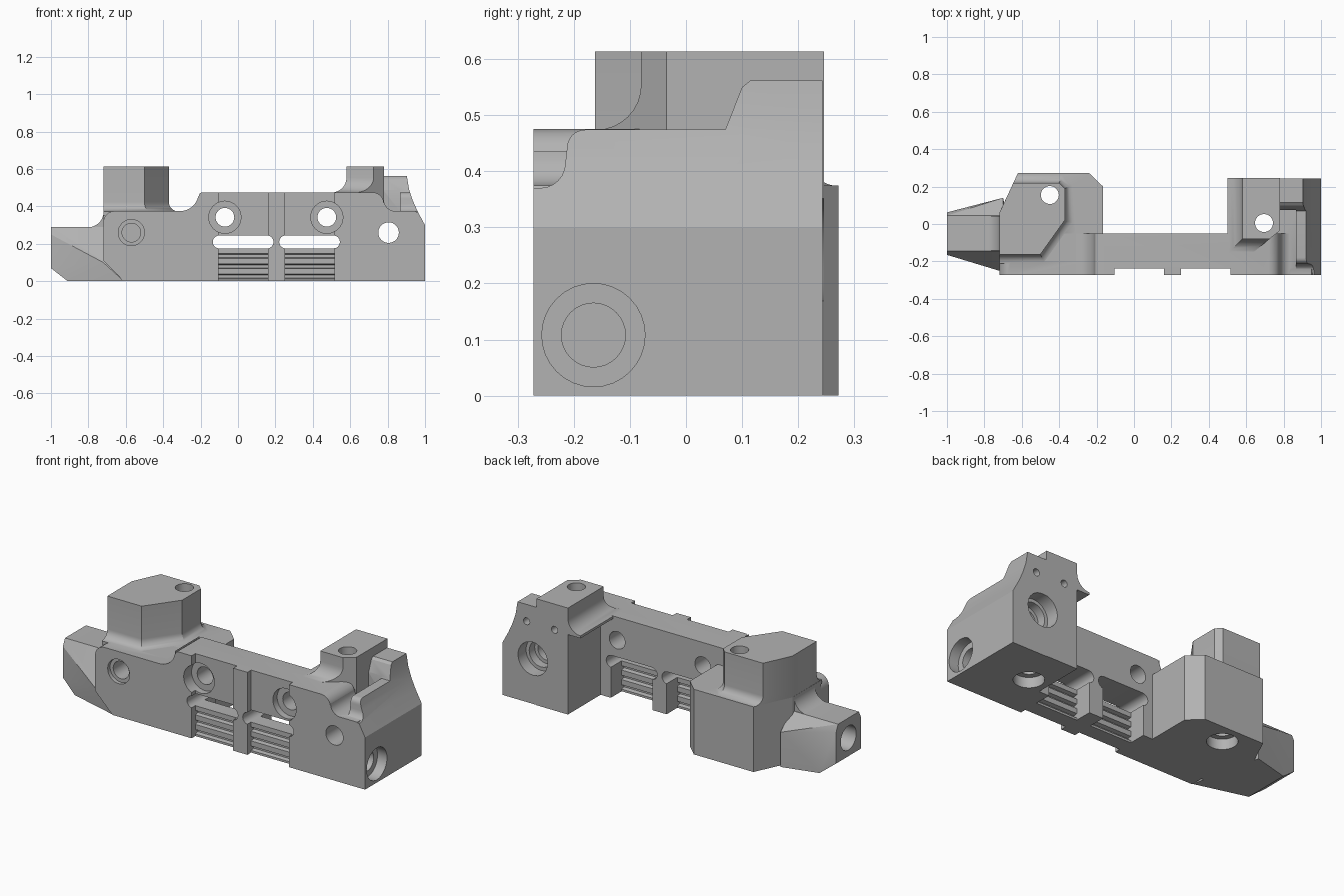
import bpy, bmesh
from math import sin, cos, pi, radians
from mathutils import Vector, Matrix

cube = bpy.data.objects.get("Cube")
if cube:
    bpy.data.objects.remove(cube, do_unlink=True)

grey = bpy.data.materials.new("plain_grey")
grey.use_nodes = True
grey.diffuse_color = (0.45, 0.45, 0.45, 1)
grey.node_tree.nodes["Principled BSDF"].inputs["Base Color"].default_value = (0.45, 0.45, 0.45, 1)


def finish(name, bm):
    bmesh.ops.recalc_face_normals(bm, faces=bm.faces[:])
    mesh = bpy.data.meshes.new(name)
    bm.to_mesh(mesh)
    bm.free()
    mesh.materials.append(grey)
    ob = bpy.data.objects.new(name, mesh)
    bpy.context.collection.objects.link(ob)
    return ob


def loft(name, rings):
    bm = bmesh.new()
    loops = [[bm.verts.new(p) for p in ring] for ring in rings]
    n = len(loops[0])
    for a, b in zip(loops, loops[1:]):
        for i in range(n):
            j = (i + 1) % n
            bm.faces.new((a[i], a[j], b[j], b[i]))
    bm.faces.new(loops[0])
    bm.faces.new(loops[-1])
    return finish(name, bm)


def prism(name, pts, axis, lo, hi):
    """Extrude a 2D profile along an axis."""
    place = {"x": lambda p, h: (h, p[0], p[1]),
             "y": lambda p, h: (p[0], h, p[1]),
             "z": lambda p, h: (p[0], p[1], h)}[axis]
    return loft(name, [[place(p, h) for p in pts] for h in (lo, hi)])


def box(name, x0, x1, y0, y1, z0, z1):
    return prism(name, [(x0, y0), (x1, y0), (x1, y1), (x0, y1)], "z", z0, z1)


def hull(name, pts):
    bm = bmesh.new()
    for p in pts:
        bm.verts.new(p)
    out = bmesh.ops.convex_hull(bm, input=bm.verts[:])
    bmesh.ops.delete(bm, geom=[v for v in bm.verts if not v.link_faces], context="VERTS")
    bmesh.ops.dissolve_limit(bm, angle_limit=0.02, verts=bm.verts[:], edges=bm.edges[:])
    return finish(name, bm)


def arc(cx, cz, r, a0, a1, n=8):
    angles = [radians(a0 + (a1 - a0) * i / n) for i in range(n + 1)]
    return [(cx + r * cos(a), cz + r * sin(a)) for a in angles]


def offset(poly, dists):
    """Move each edge of a counter-clockwise polygon outwards."""
    lines = []
    for i, p in enumerate(poly):
        d = (Vector(poly[(i + 1) % len(poly)]) - Vector(p)).normalized()
        lines.append((Vector(p) + Vector((d.y, -d.x)) * dists[i], d))
    out = []
    for i, (p, d) in enumerate(lines):
        q, e = lines[i - 1]
        t = (q - p).cross(e) / d.cross(e)
        out.append(p + d * t)
    return out


def flared_tower(name, poly, flare, base, z0, r, top):
    """Upright block whose chosen sides sweep out in a concave fillet at z0."""
    steps = [(r, base)] + [(r * (1 - sin(a)), z0 + r * (1 - cos(a)))
                           for a in (pi / 2 * i / 8 for i in range(9))] + [(0, top)]
    rings = []
    for d, z in steps:
        rings.append([(p.x, p.y, z) for p in offset(poly, [d * f for f in flare])])
    return loft(name, rings)


def combine(target, tool, operation):
    mod = target.modifiers.new("cut", "BOOLEAN")
    mod.operation, mod.solver, mod.object = operation, "EXACT", tool
    tool.hide_render = True
    bpy.context.view_layer.update()
    bpy.context.view_layer.objects.active = target
    bpy.ops.object.modifier_apply(modifier=mod.name)
    bpy.data.objects.remove(tool, do_unlink=True)


def hole(target, axis, u, v, r, lo, hi):
    combine(target, prism("hole_cutter", arc(u, v, r, 0, 348.75, 31), axis, lo, hi), "DIFFERENCE")


# Front wall running the whole length
wall = ([(-0.61, 0), (0.99, 0), (0.99, 0.31), (0.95, 0.375)]
        + arc(0.84, 0.435, 0.06, 270, 180, 6)
        + arc(0.72, 0.415, 0.06, 0, 90, 6)
        + arc(-0.19, 0.455, 0.02, 90, 180, 4)
        + arc(-0.31, 0.475, 0.1, 0, -90)
        + arc(-0.66, 0.315, 0.06, 90, 180, 6) + [(-0.72, 0.11)])
body = prism("bracket_body", wall, "y", -0.272, -0.052)

# Right end block: side outline trimmed by the curved end, then the trough
side = [(-0.272, 0), (-0.272, 0.37)] + arc(-0.26, 0.415, 0.045, 270, 360, 6) \
    + arc(-0.18, 0.442, 0.032, 180, 90, 6) + [(0.07, 0.474), (0.1, 0.55), (0.115, 0.562), (0.243, 0.562), (0.243, 0)]
end_block = prism("end_block", side, "x", 0.58, 1.1)
end_curve = [(0.5, -0.1), (1, -0.1), (1, 0.3), (0.962, 0.37), (0.935, 0.43),
             (0.915, 0.49), (0.903, 0.562), (0.9, 0.7), (0.5, 0.7)]
combine(end_block, prism("end_trim", end_curve, "y", -0.5, 0.5), "INTERSECT")
combine(end_block, box("trough_cutter", 0.7, 0.865, -0.4, 0.075, 0.376, 0.8), "DIFFERENCE")
combine(body, end_block, "UNION")

# Right tower
tower = [(0.58, -0.08), (0.725, -0.08), (0.78, -0.035), (0.78, 0.246), (0.58, 0.246)]
combine(body, flared_tower("right_tower", tower, [1, 0, 0, 0, 1], 0.46, 0.474, 0.08, 0.613), "UNION")
combine(body, prism("tower_base", tower, "z", 0, 0.5), "UNION")

# Left block and its tower
block = [(-0.72, -0.2), (-0.3, -0.2), (-0.165, -0.12), (-0.165, 0.2), (-0.24, 0.272), (-0.62, 0.272), (-0.72, 0.06)]
combine(body, prism("left_block", block, "z", 0, 0.375), "UNION")
tower = [(-0.719, -0.162), (-0.5, -0.162), (-0.37, 0.02), (-0.37, 0.19), (-0.4, 0.22), (-0.645, 0.22), (-0.719, 0.061)]
combine(body, flared_tower("left_tower", tower, [1, 1, 1, 1, 1, 0, 0], 0.35, 0.374, 0.05, 0.613), "UNION")

# Tapered arm with its fillet up to the block
arm = [(-1, -0.145, 0.29), (-1, 0.045, 0.29), (-1, -0.165, 0.25), (-1, 0.062, 0.25),
       (-1, -0.165, 0.07), (-1, 0.062, 0.07), (-0.91, -0.185, 0), (-0.91, 0.085, 0),
       (-0.7, -0.145, 0.29), (-0.7, 0.045, 0.29), (-0.72, -0.25, 0.1), (-0.61, -0.268, 0),
       (-0.7, 0.14, 0.2), (-0.7, 0.14, 0)]
combine(body, hull("arm", arm), "UNION")
fillet = arc(-0.8, 0.37, 0.081, 270, 360) + [(-0.7, 0.37), (-0.7, 0.27), (-0.8, 0.27)]
combine(body, prism("arm_fillet", fillet, "y", -0.143, 0.043), "UNION")

# Two bays: front recess, rear recess, through slot, grooved panel
for x0, x1 in ((-0.105, 0.16), (0.25, 0.515)):
    combine(body, box("recess_cutter", x0, x1, -0.4, -0.238, -0.1, 0.6), "DIFFERENCE")
    combine(body, box("rear_cutter", x0, x1, -0.15, 0, -0.1, 0.21), "DIFFERENCE")
    slot = arc(x0 + 0.005, 0.21, 0.035, 90, 270) + arc(x1 - 0.005, 0.21, 0.035, -90, 90)
    combine(body, prism("slot_cutter", slot, "y", -0.4, 0.05), "DIFFERENCE")
    for z in (0.025, 0.08, 0.135):
        groove = [(-0.25, z - 0.015), (-0.215, z - 0.008), (-0.215, z + 0.008), (-0.25, z + 0.015)]
        for mirrored in (False, True):
            pts = [(-0.388 - y, h) for y, h in groove] if mirrored else groove
            combine(body, prism("groove_cutter", pts, "x", x0, x1), "DIFFERENCE")

# Bolt holes through the wall
for x in (-0.07, 0.475):
    hole(body, "y", x, 0.342, 0.086, -0.4, -0.2)
    hole(body, "y", x, 0.342, 0.05, -0.3, 0.05)
hole(body, "y", -0.57, 0.26, 0.07, -0.4, -0.25)
hole(body, "y", -0.57, 0.26, 0.05, -0.3, -0.13)

# End block holes: cross hole with rear counterbore and two small pins
hole(body, "y", 0.805, 0.26, 0.055, -0.4, 0.4)
hole(body, "y", 0.805, 0.26, 0.095, 0.17, 0.4)
hole(body, "y", 0.805, 0.26, 0.075, 0.12, 0.2)
for x in (0.845, 0.665):
    hole(body, "y", x, 0.465, 0.02, 0.18, 0.4)

# Vertical holes through both towers, wider below
for x, y in ((-0.45, 0.155), (0.695, 0.005)):
    hole(body, "z", x, y, 0.048, -0.1, 0.8)
    hole(body, "z", x, y, 0.08, -0.1, 0.06)

# Lengthwise holes in both ends
hole(body, "x", -0.165, 0.108, 0.092, 0.94, 1.2)
hole(body, "x", -0.165, 0.108, 0.057, 0.8, 1.0)
hole(body, "x", -0.05, 0.175, 0.07, -1.2, -0.88)

# Smooth curves, crisp edges
bpy.ops.object.select_all(action="DESELECT")
body.select_set(True)
bpy.context.view_layer.objects.active = body
bpy.ops.object.shade_smooth_by_angle(angle=radians(25))
